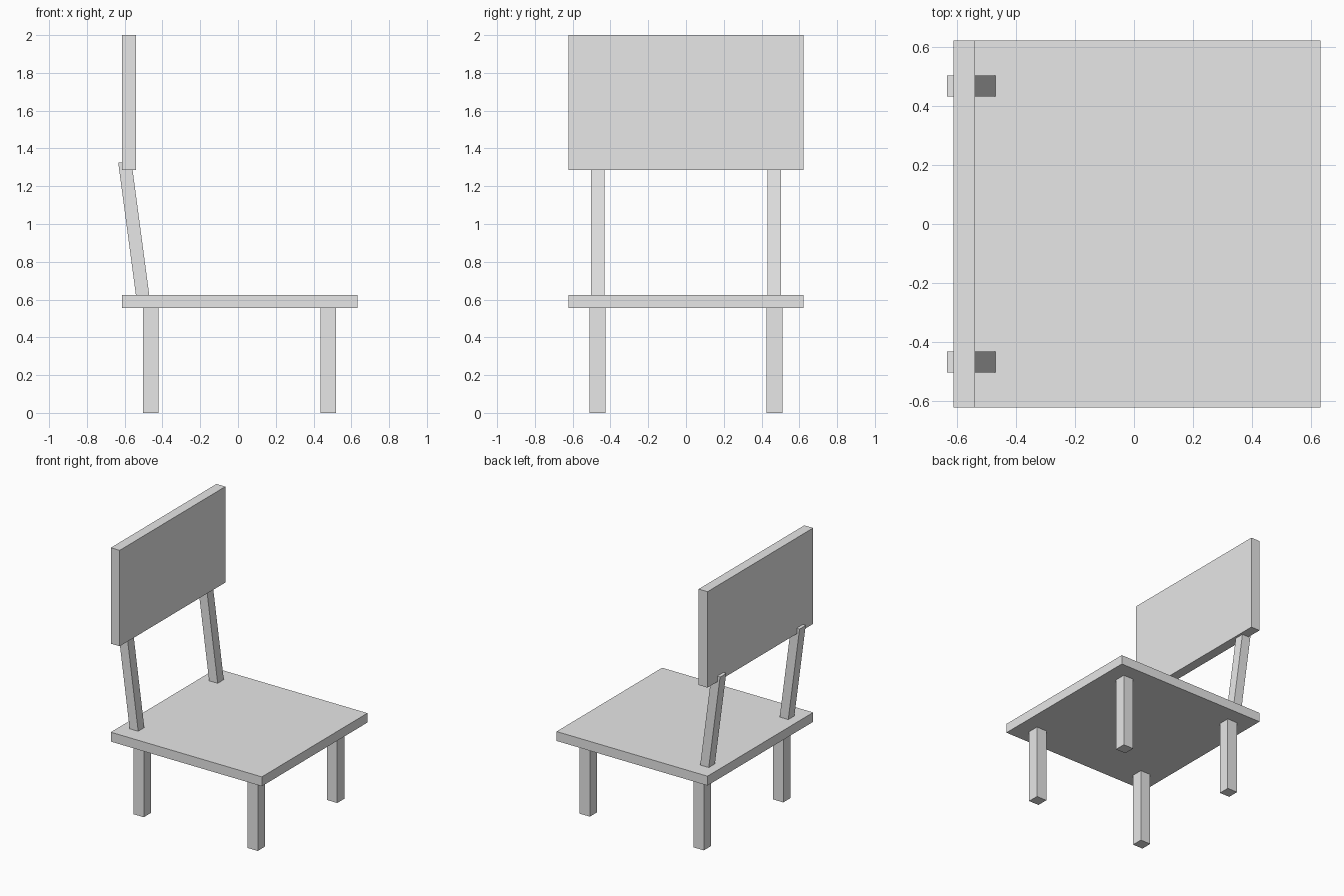
import bpy, bmesh, math
from mathutils import Matrix, Vector

if "Cube" in bpy.data.objects:
    bpy.data.objects.remove(bpy.data.objects["Cube"])

grey = bpy.data.materials.new("plain_grey")
grey.diffuse_color = (0.8, 0.8, 0.8, 1.0)
grey.use_nodes = True
grey.node_tree.nodes["Principled BSDF"].inputs["Base Color"].default_value = grey.diffuse_color


def box(name, lo, hi, lean=0.0):
    """Box between two corners, leaned about the y axis at its centre."""
    lo, hi = Vector(lo), Vector(hi)
    bm = bmesh.new()
    bmesh.ops.create_cube(bm, size=1.0, matrix=Matrix.Diagonal((*(hi - lo), 1.0)))
    mesh = bpy.data.meshes.new(name)
    bm.to_mesh(mesh)
    bm.free()
    mesh.materials.append(grey)
    obj = bpy.data.objects.new(name, mesh)
    obj.location = (lo + hi) / 2
    obj.rotation_euler.y = lean
    bpy.context.collection.objects.link(obj)
    return obj


# Seat slab and upright back panel
box("seat", (-0.613, -0.622, 0.555), (0.632, 0.622, 0.625))
box("back_panel", (-0.613, -0.622, 1.285), (-0.54, 0.622, 2.0))

for side, y in (("right", -0.468), ("left", 0.468)):
    # Square legs
    for end, x in (("rear", -0.462), ("front", 0.478)):
        box(f"{end}_{side}_leg", (x - 0.042, y - 0.042, 0), (x + 0.042, y + 0.042, 0.56))
    # Posts leaning back from the seat into the panel
    box(f"{side}_back_post", (-0.586, y - 0.036, 0.602), (-0.516, y + 0.036, 1.332),
        lean=math.radians(-7.6))
